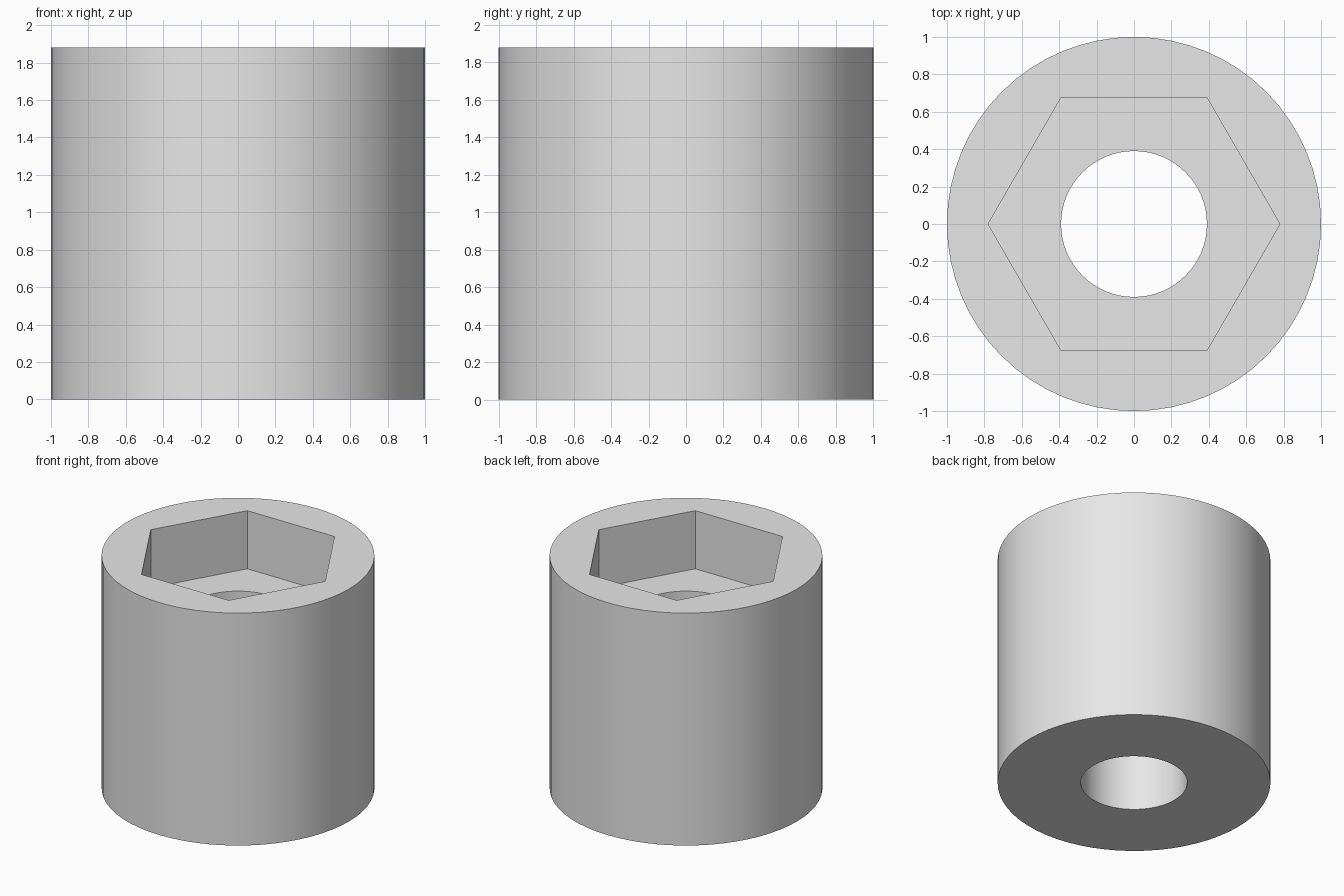
import bpy
import bmesh
from math import cos, sin, tau, radians

# Remove the default cube
cube = bpy.data.objects.get("Cube")
if cube:
    bpy.data.objects.remove(cube, do_unlink=True)

HEIGHT = 1.88
FLOOR = 1.41          # floor of the hexagonal pocket
OUTER, POCKET, BORE = 1.0, 0.78, 0.39
ROUND, HEX = 64, 6

bm = bmesh.new()


def ring(radius, z, sides):
    """Closed loop of edges at height z."""
    verts = [bm.verts.new((radius * cos(tau * i / sides), radius * sin(tau * i / sides), z))
             for i in range(sides)]
    return [bm.edges.new((verts[i], verts[(i + 1) % sides])) for i in range(sides)]


def wall(lower, upper):
    """Vertical wall between two matching loops."""
    for a, b in zip(lower, upper):
        bm.faces.new((a.verts[0], a.verts[1], b.verts[1], b.verts[0]))


def cap(outer, inner):
    """Flat face between an outer loop and an inner hole."""
    bmesh.ops.triangle_fill(bm, edges=outer + inner, use_beauty=True)


# Loops of the collar
outer_low, outer_top = ring(OUTER, 0, ROUND), ring(OUTER, HEIGHT, ROUND)
hex_floor, hex_top = ring(POCKET, FLOOR, HEX), ring(POCKET, HEIGHT, HEX)
bore_low, bore_top = ring(BORE, 0, ROUND), ring(BORE, FLOOR, ROUND)

# Outside, hexagonal pocket and through bore
wall(outer_low, outer_top)
wall(hex_floor, hex_top)
wall(bore_low, bore_top)

# Rim, pocket floor and underside
cap(outer_top, hex_top)
cap(hex_floor, bore_top)
cap(outer_low, bore_low)
bmesh.ops.recalc_face_normals(bm, faces=bm.faces)

mesh = bpy.data.meshes.new("hex_socket_collar")
bm.to_mesh(mesh)
bm.free()
collar = bpy.data.objects.new("hex_socket_collar", mesh)
bpy.context.collection.objects.link(collar)

# Plain grey material
grey = bpy.data.materials.new("light_grey")
grey.use_nodes = True
colour = (0.8, 0.8, 0.8, 1)
grey.diffuse_color = colour
grey.node_tree.nodes["Principled BSDF"].inputs["Base Color"].default_value = colour
mesh.materials.append(grey)

# Smooth round walls, sharp rims and pocket corners
bpy.ops.object.select_all(action='DESELECT')
collar.select_set(True)
bpy.context.view_layer.objects.active = collar
bpy.ops.object.shade_smooth_by_angle(angle=radians(30))
